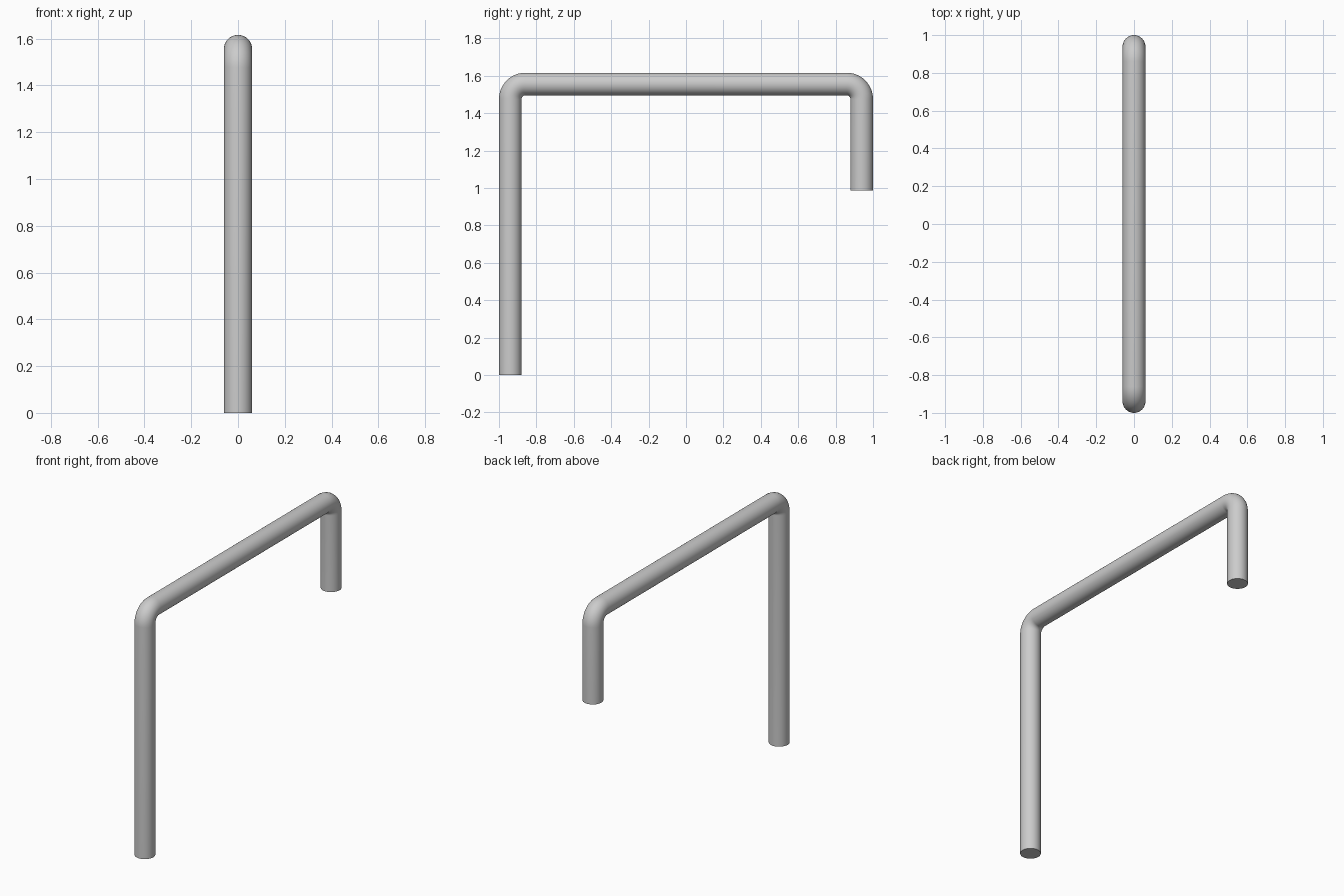
import bpy
from math import sin, cos, pi, radians

if "Cube" in bpy.data.objects:
    bpy.data.objects.remove(bpy.data.objects["Cube"])

R = 0.0605            # pipe radius
Y = 1.0 - R           # leg centre line
TOP = 1.616 - R       # rail centre line
BEND = 0.08           # centre-line bend radius
STEPS = 12


def bend(cy, start, end):
    """Quarter-circle of path points in the YZ plane."""
    return [(0, cy + BEND * cos(a), TOP - BEND + BEND * sin(a))
            for a in (start + (end - start) * i / STEPS for i in range(STEPS + 1))]


# Path: long leg, bend, rail, bend, short leg
path = [(0, -Y, 0)]
path += bend(-Y + BEND, pi, pi / 2)
path += bend(Y - BEND, pi / 2, 0)
path += [(0, Y, 0.987)]

# Round pipe swept along the path with closed ends
curve = bpy.data.curves.new("bent_pipe", 'CURVE')
curve.dimensions = '3D'
curve.bevel_depth = R
curve.bevel_resolution = 14
curve.use_fill_caps = True
spline = curve.splines.new('POLY')
spline.points.add(len(path) - 1)
for point, co in zip(spline.points, path):
    point.co = (*co, 1)

pipe = bpy.data.objects.new("bent_pipe", curve)
bpy.context.collection.objects.link(pipe)
bpy.context.view_layer.objects.active = pipe
pipe.select_set(True)

# Mesh with smooth sides and sharp end caps
bpy.ops.object.convert(target='MESH')
bpy.ops.object.shade_smooth_by_angle(angle=radians(40))
